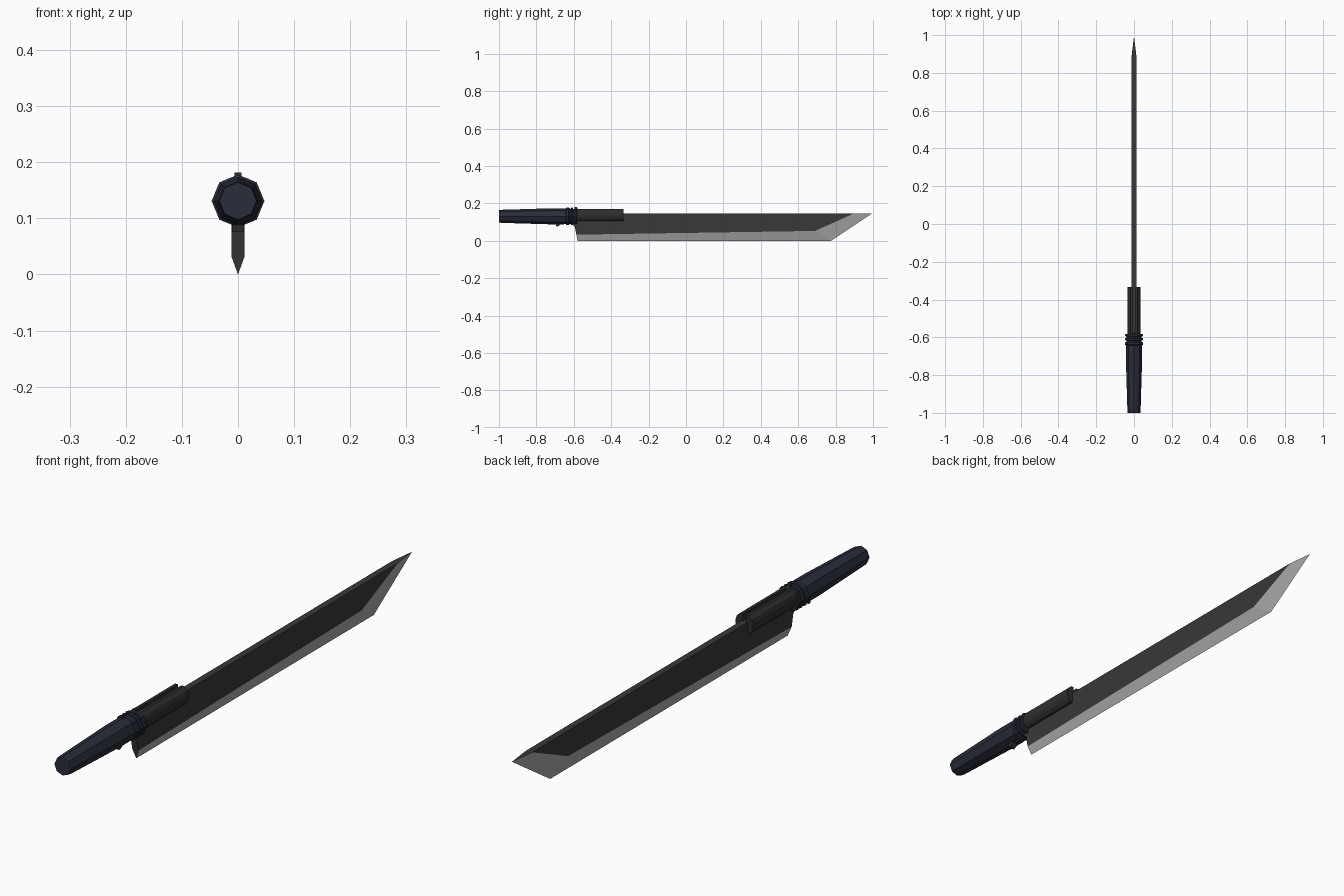
import bpy, bmesh, math

if "Cube" in bpy.data.objects:
    bpy.data.objects.remove(bpy.data.objects["Cube"])


def mat(name, c):
    m = bpy.data.materials.new(name)
    m.diffuse_color = (*c, 1)
    m.use_nodes = True
    m.node_tree.nodes["Principled BSDF"].inputs["Base Color"].default_value = m.diffuse_color
    return m


NAVY = mat("navy_grip", (0.022, 0.026, 0.042))
DARK = mat("dark_steel", (0.04, 0.04, 0.04))
BLACK = mat("black_steel", (0.028, 0.028, 0.028))
EDGE = mat("ground_edge", (0.4, 0.4, 0.4))


def make(name, verts, faces, mats, edge_faces=()):
    me = bpy.data.meshes.new(name)
    me.from_pydata(verts, [], faces)
    for m in mats:
        me.materials.append(m)
    for i in edge_faces:
        me.polygons[i].material_index = 1
    bm = bmesh.new()
    bm.from_mesh(me)
    bmesh.ops.recalc_face_normals(bm, faces=bm.faces)
    bm.to_mesh(me)
    bm.free()
    ob = bpy.data.objects.new(name, me)
    bpy.context.collection.objects.link(ob)
    return ob


def loft(name, rings, material):
    """Join equal-length point rings and cap both ends."""
    n = len(rings[0])
    faces = [tuple(range(n)), tuple(range((len(rings) - 1) * n, len(rings) * n))]
    for k in range(len(rings) - 1):
        for i in range(n):
            j = (i + 1) % n
            faces.append((k*n + i, k*n + j, (k+1)*n + j, (k+1)*n + i))
    return make(name, [p for r in rings for p in r], faces, [material])


def octagon(y, r, z):
    return [(r * math.cos(i * math.pi / 4), y, z + r * math.sin(i * math.pi / 4))
            for i in range(8)]


def plate(name, profile, half, material):
    """Extrude a (y, z) side profile across x."""
    return loft(name, [[(x, y, z) for y, z in profile] for x in (-half, half)], material)


# Blade: thick flat body with the cutting edge ground down to a line
T = 0.012
flat = [(-0.6, 0.145), (-0.6, 0.10), (-0.586, 0.033), (0.69, 0.053), (0.895, 0.145)]
edge = [(0, -0.58, 0), (0, 0.775, 0), (0, 0.993, 0.145)]
verts = [(s * T, y, z) for s in (1, -1) for y, z in flat] + edge
faces = [(0, 1, 2, 3, 4), (9, 8, 7, 6, 5),
         (2, 10, 11, 3), (3, 11, 12, 4), (8, 11, 10, 7), (9, 12, 11, 8),
         (0, 5, 6, 1), (1, 6, 7, 2), (2, 7, 10), (0, 4, 9, 5), (4, 12, 9)]
make("blade", verts, faces, [DARK, EDGE], (2, 3, 4, 5))

# Tapered octagonal grip
loft("grip", [octagon(y, r, z) for y, r, z in
              [(-1, 0.033, 0.131), (-0.985, 0.035, 0.131), (-0.85, 0.039, 0.131),
               (-0.72, 0.043, 0.131), (-0.66, 0.043, 0.131), (-0.64, 0.041, 0.131),
               (-0.59, 0.040, 0.131)]], NAVY)

# Collar rings in front of the grip
for k, (y, w) in enumerate([(-0.642, 0.018), (-0.616, 0.012), (-0.596, 0.014)]):
    loft(f"collar_ring_{k + 1}",
         [octagon(y, 0.043, 0.131), octagon(y + 0.003, 0.047, 0.131),
          octagon(y + w - 0.003, 0.047, 0.131), octagon(y + w, 0.043, 0.131)], NAVY)

# Slotted sleeve clamping the blade spine
half = [(0.007, 0.140), (0.007, 0.171), (0.018, 0.171), (0.030, 0.160),
        (0.035, 0.146), (0.035, 0.130), (0.030, 0.116), (0.020, 0.105)]
section = half + [(-x, z) for x, z in reversed(half)]
loft("sleeve", [[(x, y, z) for x, z in section] for y in (-0.59, -0.333)], BLACK)

# Small hooked catch under the grip, and the lug on top of the collar
plate("catch", [(-0.715, 0.098), (-0.695, 0.088), (-0.693, 0.076), (-0.683, 0.078),
                (-0.670, 0.090), (-0.64, 0.092), (-0.63, 0.10)], 0.011, BLACK)
plate("top_lug", [(-0.598, 0.165), (-0.596, 0.182), (-0.584, 0.182), (-0.578, 0.165)],
      0.006, BLACK)

# Tang bridging collar and blade heel
plate("tang", [(-0.625, 0.11), (-0.61, 0.088), (-0.595, 0.078), (-0.57, 0.078),
               (-0.57, 0.13), (-0.625, 0.13)], 0.0115, DARK)
